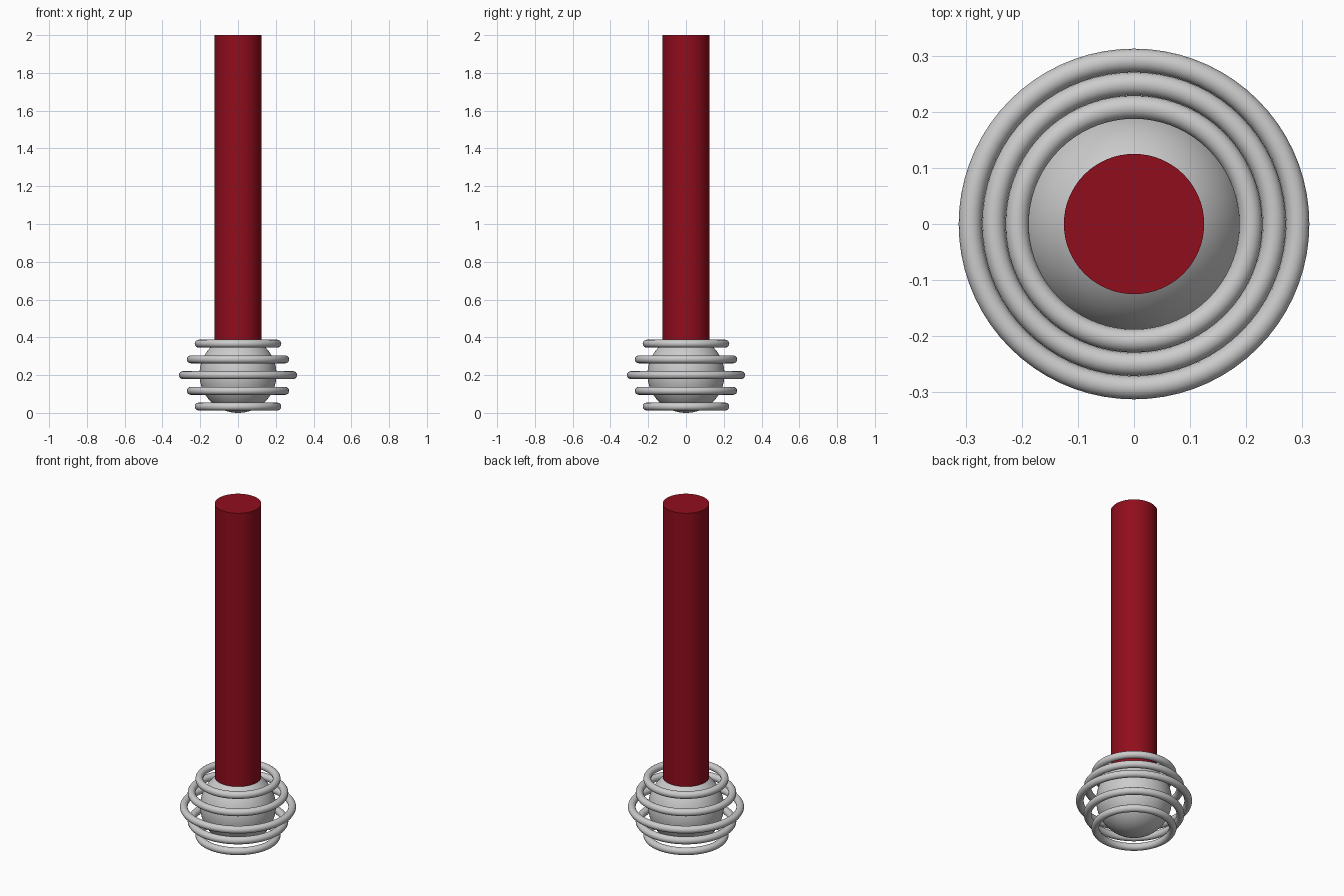
import bpy, math

if "Cube" in bpy.data.objects:
    bpy.data.objects.remove(bpy.data.objects["Cube"])


def smooth(ob, name):
    ob.name = name
    bpy.ops.object.shade_smooth_by_angle(angle=math.radians(40))
    return ob


# Red shaft
red = bpy.data.materials.new("red")
red.diffuse_color = (0.28, 0.004, 0.012, 1)
red.use_nodes = True
red.node_tree.nodes["Principled BSDF"].inputs["Base Color"].default_value = red.diffuse_color
BOTTOM, TOP = 0.378, 2.0
bpy.ops.mesh.primitive_cylinder_add(vertices=64, radius=0.125, depth=TOP - BOTTOM,
                                    location=(0, 0, (TOP + BOTTOM) / 2))
shaft = smooth(bpy.context.object, "shaft")
shaft.data.materials.append(red)

# Ball at the foot of the shaft
bpy.ops.mesh.primitive_uv_sphere_add(segments=64, ring_count=32, radius=0.204,
                                     location=(0, 0, 0.204))
smooth(bpy.context.object, "ball")

# Stacked rings around the ball, widest in the middle
for i in range(-2, 3):
    bpy.ops.mesh.primitive_torus_add(major_radius=0.2917 - 0.0417 * abs(i), minor_radius=0.0208,
                                     major_segments=72, minor_segments=16,
                                     location=(0, 0, 0.2 + 0.0833 * i))
    smooth(bpy.context.object, f"ring_{i + 3}")
